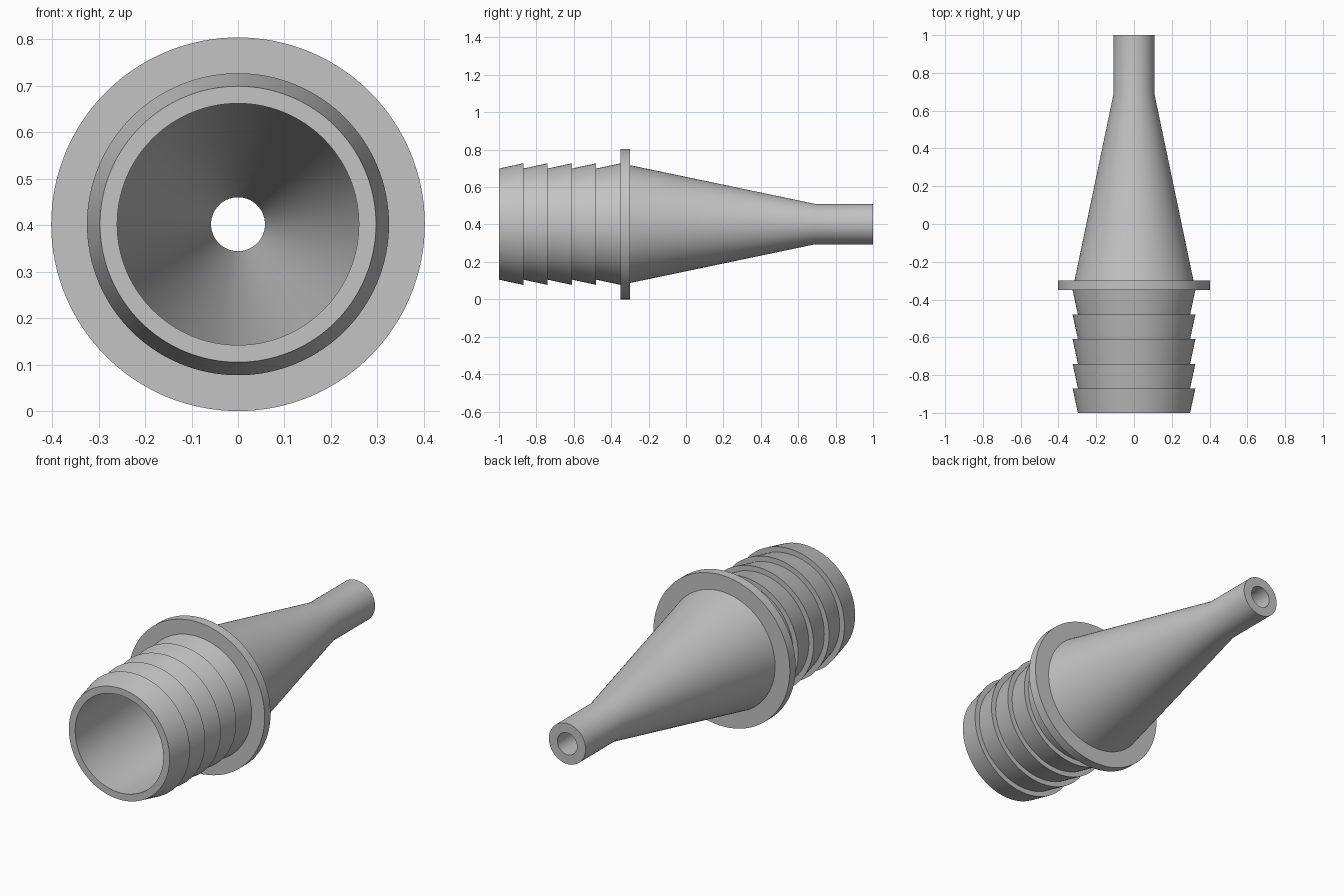
import bpy
import bmesh
import math
from mathutils import Vector

SEGMENTS = 128
AXIS_HEIGHT = 0.402

cube = bpy.data.objects.get("Cube")
if cube:
    bpy.data.objects.remove(cube, do_unlink=True)

# Plain grey material
grey = bpy.data.materials.new("plain_grey")
grey.use_nodes = True
colour = (0.55, 0.55, 0.55, 1.0)
grey.diffuse_color = colour
grey.node_tree.nodes["Principled BSDF"].inputs["Base Color"].default_value = colour

# Profile as (position along y, radius): five hose barbs first
barb_count, barb_length = 5, 0.13
barb_root, barb_tip = 0.297, 0.325
profile = []
for i in range(barb_count):
    start = -1 + i * barb_length
    profile += [(start, barb_root), (start + barb_length, barb_tip)]

# Flange, tapered cone and narrow spout
profile += [(-0.35, 0.402), (-0.30, 0.402), (-0.30, 0.315), (0.69, 0.108), (1, 0.108)]

# Bore, from the spout back to the wide mouth
profile += [(1, 0.058), (0.69, 0.058), (-0.30, 0.26), (-1, 0.26)]

# Revolve the closed profile around the y axis
bm = bmesh.new()
rings = []
for y, radius in profile:
    ring = []
    for s in range(SEGMENTS):
        a = 2 * math.pi * s / SEGMENTS
        ring.append(bm.verts.new(Vector((radius * math.sin(a), y, radius * math.cos(a)))))
    rings.append(ring)
for ring, following in zip(rings, rings[1:] + rings[:1]):
    for s in range(SEGMENTS):
        t = (s + 1) % SEGMENTS
        bm.faces.new((ring[s], ring[t], following[t], following[s]))
bmesh.ops.recalc_face_normals(bm, faces=bm.faces)

mesh = bpy.data.meshes.new("hose_adapter")
bm.to_mesh(mesh)
bm.free()
mesh.materials.append(grey)

adapter = bpy.data.objects.new("hose_adapter", mesh)
adapter.location.z = AXIS_HEIGHT
bpy.context.collection.objects.link(adapter)

# Smooth round walls, crisp rims
bpy.ops.object.select_all(action="DESELECT")
adapter.select_set(True)
bpy.context.view_layer.objects.active = adapter
bpy.ops.object.shade_smooth_by_angle(angle=math.radians(30))
